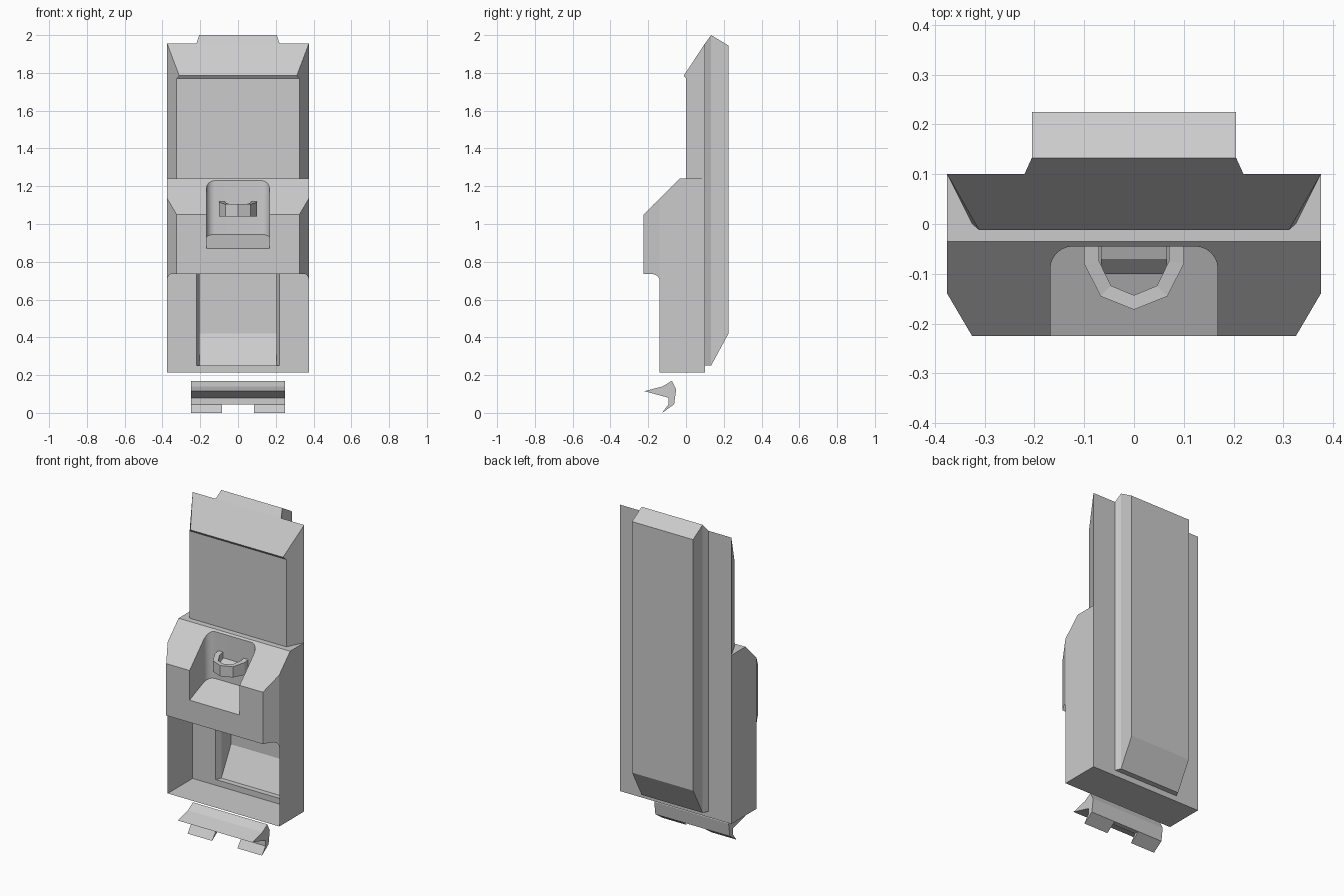
import bpy, bmesh, math

if "Cube" in bpy.data.objects:
    bpy.data.objects.remove(bpy.data.objects["Cube"])


def loft(name, rings, cap_start=True, cap_end=True):
    """Skin a row of equal-sized closed rings into one mesh object."""
    bm = bmesh.new()
    rows = [[bm.verts.new(p) for p in r] for r in rings]
    n = len(rows[0])
    for a, b in zip(rows, rows[1:]):
        for i in range(n):
            j = (i + 1) % n
            bm.faces.new((a[i], a[j], b[j], b[i]))
    if cap_start:
        bm.faces.new(rows[0][::-1])
    if cap_end:
        bm.faces.new(rows[-1])
    bmesh.ops.recalc_face_normals(bm, faces=bm.faces)
    return to_object(name, bm)


def to_object(name, bm):
    me = bpy.data.meshes.new(name)
    bm.to_mesh(me)
    bm.free()
    ob = bpy.data.objects.new(name, me)
    bpy.context.collection.objects.link(ob)
    return ob


def prism_x(name, yz, x0, x1):
    return loft(name, [[(x, y, z) for y, z in yz] for x in (x0, x1)])


def arc(cx, cy, r, a0, a1, n=6):
    return [(cx + r * math.cos(math.radians(a0 + (a1 - a0) * i / n)),
             cy + r * math.sin(math.radians(a0 + (a1 - a0) * i / n))) for i in range(n + 1)]


def cut(target, cutter):
    cutter.hide_render = True
    m = target.modifiers.new("cut", 'BOOLEAN')
    m.operation, m.solver, m.object = 'DIFFERENCE', 'EXACT', cutter
    bpy.context.view_layer.objects.active = target
    bpy.ops.object.modifier_apply(modifier=m.name)
    bpy.data.objects.remove(cutter)


# Lower housing: chamfered column with sloped top, open front and latch pocket
half = [(.375, .10), (.375, -.14), (.325, -.225)]
plan = half + [(-x, y) for x, y in reversed(half)]
housing = loft("lower_housing", [[(x, y, z) for x, y in plan] for z in (.215, 1.24)])
cut(housing, prism_x("slope_cutter", [(-.3, .975), (.065, 1.34), (.065, 1.5), (-.3, 1.5)], -.5, .5))
cut(housing, prism_x("front_cutter", [(-.3, .1), (-.139, .1)] + arc(-.179, .695, .04, 0, 90)
                     + [(-.3, .735)], -.5, .5))
pocket = [(.168, -.3)] + arc(.123, -.09, .045, 0, 90) + arc(-.123, -.09, .045, 90, 180) + [(-.168, -.3)]
cut(housing, loft("pocket_cutter", [[(x, y, .87 + .417 * (y + .225)) for x, y in pocket],
                                    [(x, y, 1.4) for x, y in pocket]]))

# Open the housing: remove the front opening's cover and the back
bm = bmesh.new()
bm.from_mesh(housing.data)
doomed = []
for f in bm.faces:
    c, n = f.calc_center_median(), f.normal
    if n.y > .9 and c.y > .09 or (.25 < c.z < .74 and abs(n.x) < .3):
        doomed.append(f)
bmesh.ops.delete(bm, geom=doomed, context='FACES')
bm.to_mesh(housing.data)
bm.free()
bpy.ops.object.select_all(action='DESELECT')
housing.select_set(True)
bpy.context.view_layer.objects.active = housing
bpy.ops.object.shade_smooth_by_angle(angle=math.radians(20))

# Upper panel: tapered front, small lip and slanted top
bm = bmesh.new()
rows = []
for s in (-1, 1):
    rows.append([bm.verts.new((s * x, y, z)) for x, y, z in
                 [(.325, 0, 1.24), (.325, 0, 1.77), (.311, -.012, 1.785),
                  (.375, .10, 1.955), (.375, .10, 1.24)]])
    bm.faces.new(rows[-1])
for i in range(3):
    bm.faces.new((rows[0][i], rows[0][i + 1], rows[1][i + 1], rows[1][i]))
bmesh.ops.recalc_face_normals(bm, faces=bm.faces)
to_object("upper_panel", bm)

# Back plate: flat frame around the mouth of the rear case
bm = bmesh.new()
for x0, x1, z0, z1 in [(.22, .375, .215, 1.955), (-.375, -.22, .215, 1.955), (-.22, .22, .215, .25)]:
    bm.faces.new([bm.verts.new((x, .10, z)) for x, z in ((x0, z0), (x0, z1), (x1, z1), (x1, z0))])
bmesh.ops.remove_doubles(bm, verts=bm.verts, dist=1e-5)
to_object("back_plate", bm)

# Rear case: open at the front, bevelled at the ends
loft("rear_case", [[(-w, y, a), (w, y, a), (w, y, b), (-w, y, b)] for w, y, a, b in
                   [(.22, .10, .25, 1.955), (.205, .133, .25, 2.0), (.205, .225, .42, 1.945)]],
     cap_start=False)

# Latch loop and its small ramp inside the pocket
side = [((.10, -.045), (.07, -.045), 1.12), ((.10, -.08), (.07, -.075), 1.115),
        ((.067, -.145), (.046, -.124), 1.105)]
path = side + [((0, -.172), (0, -.143), 1.105)] + \
    [((-o[0], o[1]), (-i[0], i[1]), z) for o, i, z in reversed(side)]
loft("latch_loop", [[(*o, 1.04), (*o, z), (*i, z), (*i, 1.04)] for o, i, z in path])
prism_x("latch_ramp", [(-.045, 1.085), (-.07, 1.075), (-.10, 1.042), (-.045, 1.042)], -.066, .066)

# Bottom clip: hooked strip with two feet
prism_x("clip_strip", [(-.22, .115), (-.124, .14), (-.075, .17), (-.052, .125), (-.063, .045),
                       (-.093, .045), (-.092, .08)], -.25, .25)
for name, a, b in (("clip_foot_left", -.25, -.085), ("clip_foot_right", .085, .25)):
    prism_x(name, [(-.063, .045), (-.127, 0), (-.093, .045)], a, b)
